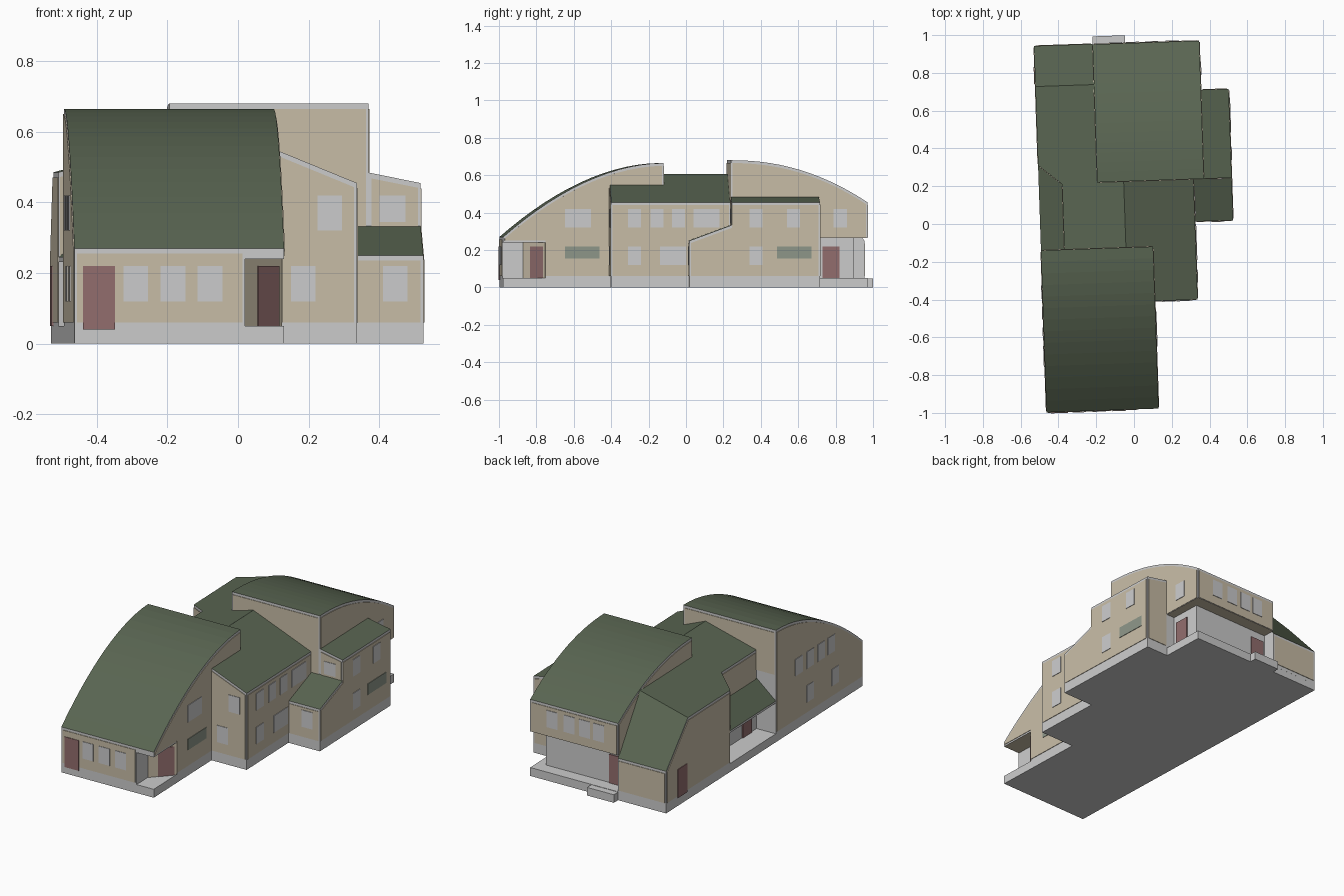
import bpy, bmesh, math
from mathutils import Matrix, Vector

if "Cube" in bpy.data.objects:
    bpy.data.objects.remove(bpy.data.objects["Cube"])

TURN = Matrix.Rotation(math.radians(1.95), 3, 'Z')


def material(name, rgb):
    m = bpy.data.materials.new(name)
    m.use_nodes = True
    m.diffuse_color = (*rgb, 1)
    m.node_tree.nodes["Principled BSDF"].inputs["Base Color"].default_value = (*rgb, 1)
    return m


WHITE = material("light grey trim", (0.60, 0.60, 0.60))
BEIGE = material("beige render", (0.58, 0.51, 0.385))
GREEN = material("dark green roof", (0.10, 0.13, 0.083))
GLASS = material("pale window", (0.60, 0.60, 0.61))
RED = material("dull red door", (0.29, 0.155, 0.155))
SAGE = material("sage panel", (0.27, 0.31, 0.25))


def finish(name, bm, mats, rule=None):
    bmesh.ops.recalc_face_normals(bm, faces=bm.faces)
    bm.normal_update()
    for f in bm.faces:
        f.material_index = rule(f) if rule else 0
    bm.transform(TURN.to_4x4())
    mesh = bpy.data.meshes.new(name)
    bm.to_mesh(mesh)
    bm.free()
    for m in mats:
        mesh.materials.append(m)
    bpy.context.collection.objects.link(bpy.data.objects.new(name, mesh))


def roof_rule(f):
    return 1 if f.normal.z > 0.2 else 2 if f.normal.z < -0.5 else 0


def solid(name, plan, z0, top, roof=True):
    """Plan polygon raised from z0 to the height function top(u, v)."""
    bm = bmesh.new()
    low = [bm.verts.new((u, v, z0)) for u, v in plan]
    high = [bm.verts.new((u, v, top(u, v))) for u, v in plan]
    bm.faces.new(low)
    bm.faces.new(high)
    for i in range(len(plan)):
        j = (i + 1) % len(plan)
        bm.faces.new((low[i], low[j], high[j], high[i]))
    finish(name, bm, [WHITE, GREEN, BEIGE], roof_rule if roof else None)


def rect(u0, u1, v0, v1):
    return [(u0, v0), (u1, v0), (u1, v1), (u0, v1)]


def arch(name, u0, u1, v0, v1, z0, top, n=14):
    """Curved-roof block: a side profile extruded across u."""
    bm = bmesh.new()
    vs = [v0 + (v1 - v0) * i / n for i in range(n + 1)]
    prof = [(v0, z0)] + [(v, top(0, v)) for v in vs] + [(v1, z0)]
    face = bm.faces.new([bm.verts.new((u0, v, z)) for v, z in prof])
    ext = bmesh.ops.extrude_face_region(bm, geom=[face], use_keep_orig=True)
    moved = [g for g in ext["geom"] if isinstance(g, bmesh.types.BMVert)]
    bmesh.ops.translate(bm, verts=moved, vec=(u1 - u0, 0, 0))
    finish(name, bm, [WHITE, GREEN, BEIGE], roof_rule)


def plate(name, a, d, pts, mat, thick):
    """Thin plate on a wall; pts are (distance along d, z)."""
    d = Vector(d).normalized()
    out = Vector((d.y, -d.x, 0)) * thick
    bm = bmesh.new()
    back = [Vector((a[0] + d.x * t, a[1] + d.y * t, z)) for t, z in pts]
    bv = [bm.verts.new(p) for p in back]
    fv = [bm.verts.new(p + out) for p in back]
    bm.faces.new(bv)
    bm.faces.new(fv)
    for i in range(len(pts)):
        j = (i + 1) % len(pts)
        bm.faces.new((bv[i], bv[j], fv[j], fv[i]))
    finish(name, bm, [mat])


def wall(name, a, b, top, z0=0.06, n=1, pads=(0.008, 0.008)):
    """Beige field leaving a pale border along the edges of a wall."""
    d = Vector(b) - Vector(a)
    t0, t1 = pads[0], d.length - pads[1]
    e = d.normalized()
    pts = [(t0, z0), (t1, z0)]
    for i in range(n + 1):
        t = t1 + (t0 - t1) * i / n
        pts.append((t, top(a[0] + e.x * t, a[1] + e.y * t) - 0.015))
    plate(name, a, d, pts, BEIGE, 0.003)


SIDES = {"left": ((0, 1), 1), "right": ((0, -1), -1), "front": ((1, 0), 1), "back": ((-1, 0), -1)}


def openings(name, side, at, spans, z0, z1, mat=GLASS):
    d, s = SIDES[side]
    a = (at, 0) if side in ("left", "right") else (0, at)
    for lo, hi in spans:
        t = sorted((lo * s, hi * s))
        plate(name, a, d, [(t[0], z0), (t[1], z0), (t[1], z1), (t[0], z1)], mat, 0.006)


def row(starts, w=0.07):
    return [(s, s + w) for s in starts]


# Roof height functions
def front_top(u, v): return 0.27 + 0.395 * (1 - max(0, (-0.123 - v) / 0.858) ** 1.9)
def back_top(u, v): return 0.68 - 0.225 * max(0, (v - 0.227) / 0.731) ** 2.15
def east_top(u, v): return 0.455 + 0.41 * (0.323 - u)
def west_top(u, v): return 0.607 + 0.27 * (u + 0.047)
def tail_top(u, v): return 0.25 + (west_top(u, v) - 0.25) * (0.96 - v) / 0.215
def low_top(u, v): return 0.25 + 0.37 * (v - 0.002)
def annex_top(u, v): return 0.455 + 0.2 * (0.525 - u)
def porch_top(u, v): return 0.245 + 0.85 * (u + 0.497)


L, R = -0.497, 0.525

# Plinth and step
solid("plinth", [(L, -0.981), (0.097, -0.981), (0.097, -0.411), (0.323, -0.411), (0.323, 0.002),
                 (R, 0.002), (R, 0.698), (0.378, 0.698), (0.378, 0.958), (L, 0.96)],
      0, lambda u, v: 0.05, False)
solid("back_step", rect(-0.187, -0.015, 0.95, 1.0), 0, lambda u, v: 0.048, False)

# Front wing with a corner entry
entry_a, entry_b = (-0.013, -0.87), (0.097, -0.755)
solid("front_wing_base", [(L, -0.981), (-0.013, -0.981), entry_a, entry_b, (0.097, -0.123), (L, -0.123)],
      0.04, lambda u, v: 0.24, False)
arch("front_wing", L, 0.097, -0.981, -0.123, 0.24, front_top)
wall("front_wing_front", (L, -0.981), (-0.013, -0.981), front_top)
wall("front_wing_left", entry_b, (0.097, -0.123), front_top, n=10, pads=(0, 0.008))
wall("front_wing_left_upper", (0.097, -0.981), entry_b, front_top, 0.25, 6, (0.008, 0))
wall("front_wing_right", (L, -0.123), (L, -0.981), front_top, n=14)
wall("front_wing_back", (0.097, -0.123), (L, -0.123), front_top, 0.4)
wall("entry_wall", entry_a, entry_b, lambda u, v: 0.255, 0.05, pads=(0, 0))
plate("entry_door", entry_a, Vector(entry_b) - Vector(entry_a),
      [(0.055, 0.05), (0.145, 0.05), (0.145, 0.22), (0.055, 0.22)], RED, 0.006)
openings("front_door", "front", -0.981, [(-0.472, -0.382)], 0.04, 0.22, RED)
openings("front_window", "front", -0.981, row((-0.358, -0.253, -0.148)), 0.12, 0.22)
openings("front_wing_window", "left", 0.097, [(-0.652, -0.513)], 0.32, 0.42)
openings("front_wing_panel", "left", 0.097, [(-0.652, -0.467)], 0.155, 0.22, SAGE)
openings("front_wing_window", "right", L, row((-0.38, -0.49, -0.60, -0.70)), 0.32, 0.42)
openings("front_wing_window", "right", L, row((-0.49, -0.74)), 0.12, 0.22)

# Middle gabled body
solid("middle_front", rect(0.05, 0.323, -0.411, -0.123), 0.04, east_top)
solid("middle_left", rect(-0.047, 0.323, -0.123, 0.227), 0.04, east_top)
solid("middle_right", rect(-0.373, -0.047, -0.123, 0.227), 0.04, west_top)
wall("middle_gable", (0.097, -0.411), (0.323, -0.411), east_top, pads=(0, 0.008))
wall("middle_left_wall", (0.323, -0.411), (0.323, 0.227), east_top)
wall("middle_right_wall", (-0.373, 0.223), (-0.373, -0.123), west_top, 0.33)
openings("middle_window", "front", -0.411, [(0.136, 0.206)], 0.12, 0.22)
openings("middle_window", "front", -0.411, [(0.211, 0.281)], 0.32, 0.42)
openings("middle_window", "left", 0.323, row((-0.321, -0.201, -0.086)) + [(0.029, 0.169)], 0.32, 0.42)
openings("middle_window", "left", 0.323, [(-0.321, -0.251), (-0.151, -0.011)], 0.12, 0.22)

# Right block with a cut corner, sloping tail and covered porch
solid("right_block", [(L, 0.327), (-0.373, 0.223), (-0.18, 0.223), (-0.18, 0.745), (L, 0.745)], 0.04, west_top)
solid("right_tail", rect(L, -0.187, 0.745, 0.96), 0.04, tail_top)
wall("right_block_wall", (L, 0.745), (L, 0.327), west_top, pads=(0, 0.008))
wall("right_tail_wall", (L, 0.96), (L, 0.745), tail_top, pads=(0.008, 0))
wall("tail_back_wall", (-0.187, 0.96), (L, 0.96), tail_top)
wall("cut_corner_wall", (L, 0.327), (-0.373, 0.223), west_top, 0.25)
solid("porch_roof", [(L, 0.327), (L, -0.123), (-0.373, -0.123), (-0.373, 0.223)], 0.232, porch_top)
openings("tail_door", "right", L, [(0.76, 0.85)], 0.05, 0.22, RED)
openings("porch_door", "right", -0.373, [(-0.07, 0.02)], 0.05, 0.22, RED)

# Left annex and its lower lean-to
solid("lean_to", rect(0.30, R, 0.002, 0.227), 0.04, low_top)
solid("annex", rect(0.37, R, 0.227, 0.698), 0.04, annex_top)
wall("lean_to_front", (0.323, 0.002), (R, 0.002), low_top)
wall("lean_to_left", (R, 0.002), (R, 0.227), low_top, pads=(0.008, 0))
wall("annex_left", (R, 0.227), (R, 0.698), annex_top, pads=(0, 0.008))
wall("annex_front", (0.378, 0.227), (R, 0.227), annex_top, 0.3)
wall("annex_back", (R, 0.698), (0.378, 0.698), annex_top)
openings("lean_to_window", "front", 0.002, [(0.41, 0.48)], 0.12, 0.22)
openings("annex_window", "front", 0.227, [(0.408, 0.482)], 0.345, 0.42)
openings("annex_window", "left", R, row((0.322, 0.522)), 0.32, 0.42)
openings("annex_window", "left", R, row((0.322,)), 0.12, 0.22)
openings("annex_panel", "left", R, [(0.468, 0.652)], 0.155, 0.22, SAGE)

# Back hall overhanging a recessed ground floor
solid("back_hall_base", rect(-0.187, 0.325, 0.227, 0.885), 0.04, lambda u, v: 0.265, False)
solid("back_hall_base_side", rect(0.30, 0.378, 0.227, 0.698), 0.04, lambda u, v: 0.265, False)
arch("back_hall", -0.187, 0.378, 0.227, 0.958, 0.265, back_top)
wall("back_hall_front", (-0.187, 0.227), (0.378, 0.227), back_top, 0.3)
wall("back_hall_left", (0.378, 0.227), (0.378, 0.958), back_top, 0.267, 14)
wall("back_hall_right", (-0.187, 0.958), (-0.187, 0.227), back_top, 0.27, 14)
wall("back_hall_back", (0.378, 0.958), (-0.187, 0.958), back_top, 0.267)
openings("back_hall_window", "left", 0.378, [(0.777, 0.847)], 0.32, 0.42)
openings("back_hall_window", "back", 0.958, row((0.20, 0.09, -0.01, -0.10)), 0.32, 0.42)
openings("recess_door", "left", 0.325, [(0.72, 0.81)], 0.05, 0.22, RED)
openings("recess_door", "back", 0.885, [(-0.175, -0.085)], 0.05, 0.22, RED)
